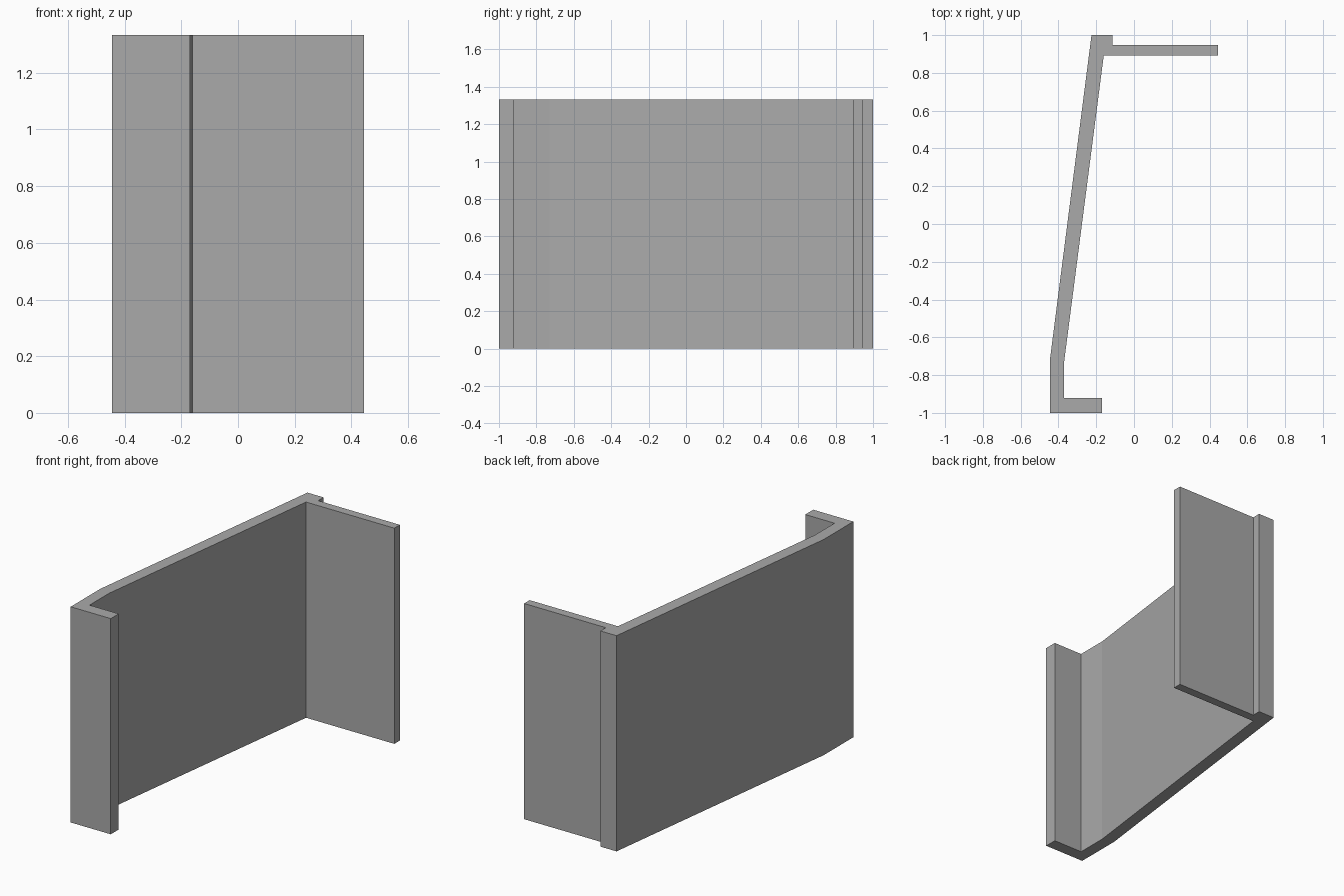
import bpy
import bmesh

default = bpy.data.objects.get("Cube")
if default:
    bpy.data.objects.remove(default, do_unlink=True)

HEIGHT = 1.333

grey = bpy.data.materials.new("plain grey")
grey.use_nodes = True
colour = (0.4, 0.4, 0.4, 1)
grey.diffuse_color = colour
grey.node_tree.nodes["Principled BSDF"].inputs["Base Color"].default_value = colour


def extrude_profile(name, points, height):
    """Raise a closed plan outline straight up from the ground."""
    bm = bmesh.new()
    base = bm.faces.new([bm.verts.new((x, y, 0)) for x, y in points])
    raised = bmesh.ops.extrude_face_region(bm, geom=[base], use_keep_orig=True)
    tops = [v for v in raised["geom"] if isinstance(v, bmesh.types.BMVert)]
    bmesh.ops.translate(bm, verts=tops, vec=(0, 0, height))
    bmesh.ops.recalc_face_normals(bm, faces=bm.faces)
    mesh = bpy.data.meshes.new(name)
    bm.to_mesh(mesh)
    bm.free()
    mesh.materials.append(grey)
    obj = bpy.data.objects.new(name, mesh)
    bpy.context.collection.objects.link(obj)
    return obj


# Plan outline: front lip, bent slanting web, rear flange and rear stub
outline = [
    (-0.444, -1), (-0.17, -1), (-0.17, -0.922), (-0.37, -0.922),
    (-0.37, -0.73), (-0.16, 0.893), (0.444, 0.893), (0.444, 0.947),
    (-0.115, 0.947), (-0.115, 1), (-0.225, 1), (-0.444, -0.71),
]
extrude_profile("bent_wall_section", outline, HEIGHT)
